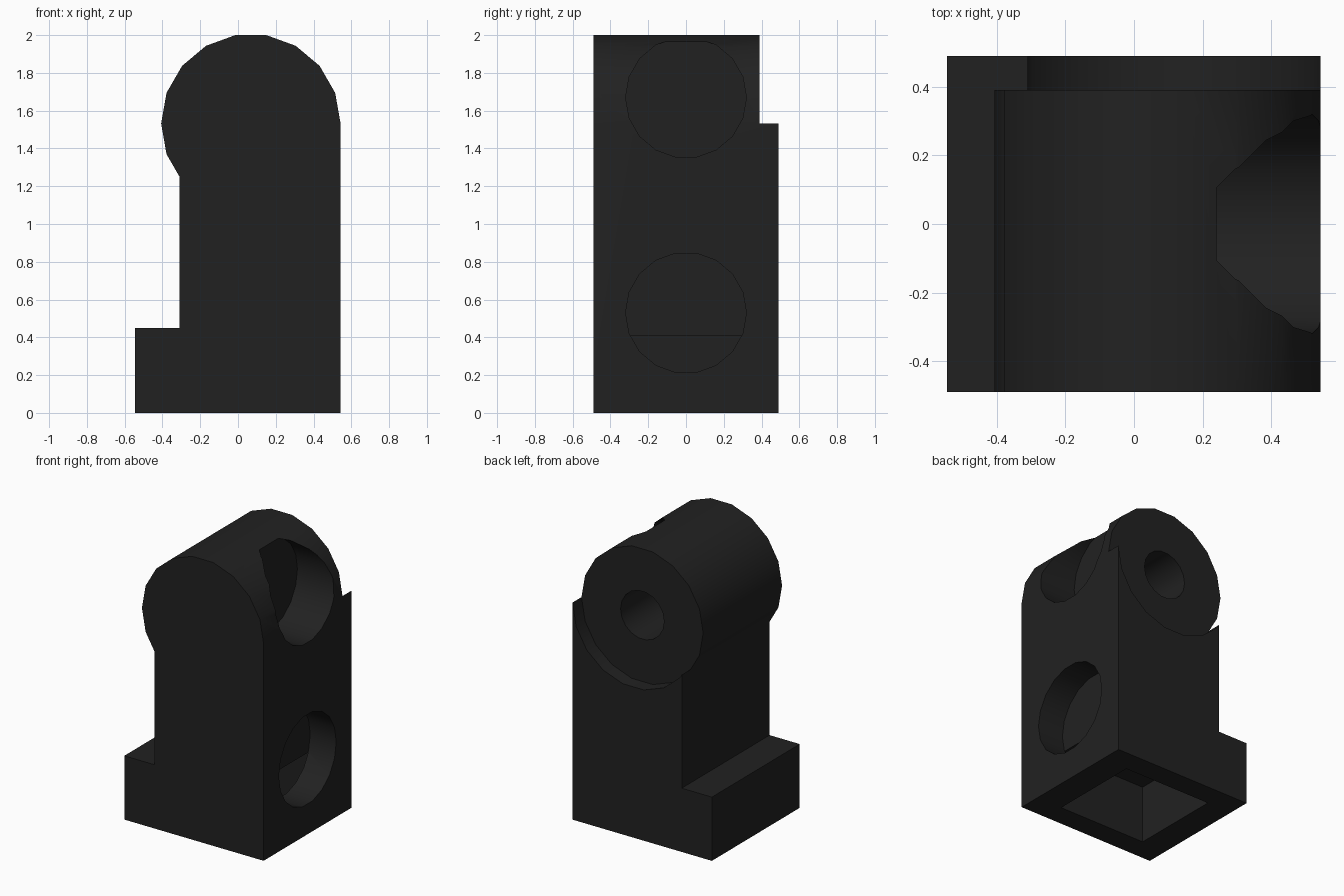
import bpy, bmesh, math

if "Cube" in bpy.data.objects:
    bpy.data.objects.remove(bpy.data.objects["Cube"])

HUB_X, HUB_Z, HUB_R = 0.068, 1.532, 0.475   # hub centre and radius
RIGHT, SHIN, TOE = HUB_X + HUB_R, -0.31, -0.545

black = bpy.data.materials.new("black_plastic")
black.diffuse_color = (0.0155, 0.0155, 0.0155, 1)
black.use_nodes = True
black.node_tree.nodes["Principled BSDF"].inputs["Base Color"].default_value = black.diffuse_color


def hub_point(deg):
    a = math.radians(deg)
    return (HUB_X + HUB_R * math.cos(a), HUB_Z + HUB_R * math.sin(a))


def prism(name, pts, place, lo, hi):
    """Extrude a 2D outline from lo to hi; place(u, v, w) gives the 3D point."""
    bm = bmesh.new()
    a = [bm.verts.new(place(u, v, lo)) for u, v in pts]
    b = [bm.verts.new(place(u, v, hi)) for u, v in pts]
    n = len(pts)
    bm.faces.new(a)
    bm.faces.new(b[::-1])
    for i in range(n):
        j = (i + 1) % n
        bm.faces.new((a[j], a[i], b[i], b[j]))
    bmesh.ops.recalc_face_normals(bm, faces=bm.faces)
    me = bpy.data.meshes.new(name)
    bm.to_mesh(me)
    bm.free()
    me.materials.append(black)
    ob = bpy.data.objects.new(name, me)
    bpy.context.collection.objects.link(ob)
    return ob


def along_y(u, v, w):
    return (u, w, v)


def along_x(u, v, w):
    return (w, u, v)


def circle(cu, cv, r, n=18):
    return [(cu + r * math.cos(2 * math.pi * i / n),
             cv + r * math.sin(2 * math.pi * i / n)) for i in range(n)]


# where the hub outline meets the shin
p, q = hub_point(200), hub_point(220)
t = (SHIN - p[0]) / (q[0] - p[0])
meet = (SHIN, p[1] + t * (q[1] - p[1]))

# leg: foot, shin and round hub in one side outline
outline = [(TOE, 0), (RIGHT, 0)]
outline += [hub_point(d) for d in range(0, 201, 20)]
outline += [meet, (SHIN, 0.45), (TOE, 0.45)]
leg = prism("leg", outline, along_y, -0.49, 0.49)

# step behind the hub, leaving the curved cradle
step = [hub_point(d) for d in range(220, 361, 20)]
step += [(1, HUB_Z), (1, 3), (-1, 3), (-1, meet[1]), meet]

box = [(-0.35, -0.33), (0.342, -0.33), (0.342, 0.33), (-0.35, 0.33)]
cutters = [
    prism("hub_step_cutter", step, along_y, 0.39, 0.7),
    prism("sole_cavity_cutter", box, lambda u, v, w: (u, v, w), -0.5, 0.41),
    prism("lower_socket_cutter", circle(0, 0.53, 0.32), along_x, 0.34, 1),
    prism("upper_socket_cutter", circle(0, 1.67, 0.32), along_x, 0.24, 1),
    prism("axle_hole_cutter", circle(HUB_X, HUB_Z, 0.17), along_y, -0.2, 0.7),
]
bpy.context.view_layer.objects.active = leg
leg.select_set(True)
for c in cutters:
    m = leg.modifiers.new(c.name, 'BOOLEAN')
    m.operation = 'DIFFERENCE'
    m.solver = 'EXACT'
    m.object = c
    bpy.ops.object.modifier_apply(modifier=m.name)
for c in cutters:
    bpy.data.objects.remove(c)

# soft shading on the round parts
bpy.ops.object.shade_smooth_by_angle(angle=math.radians(30))
